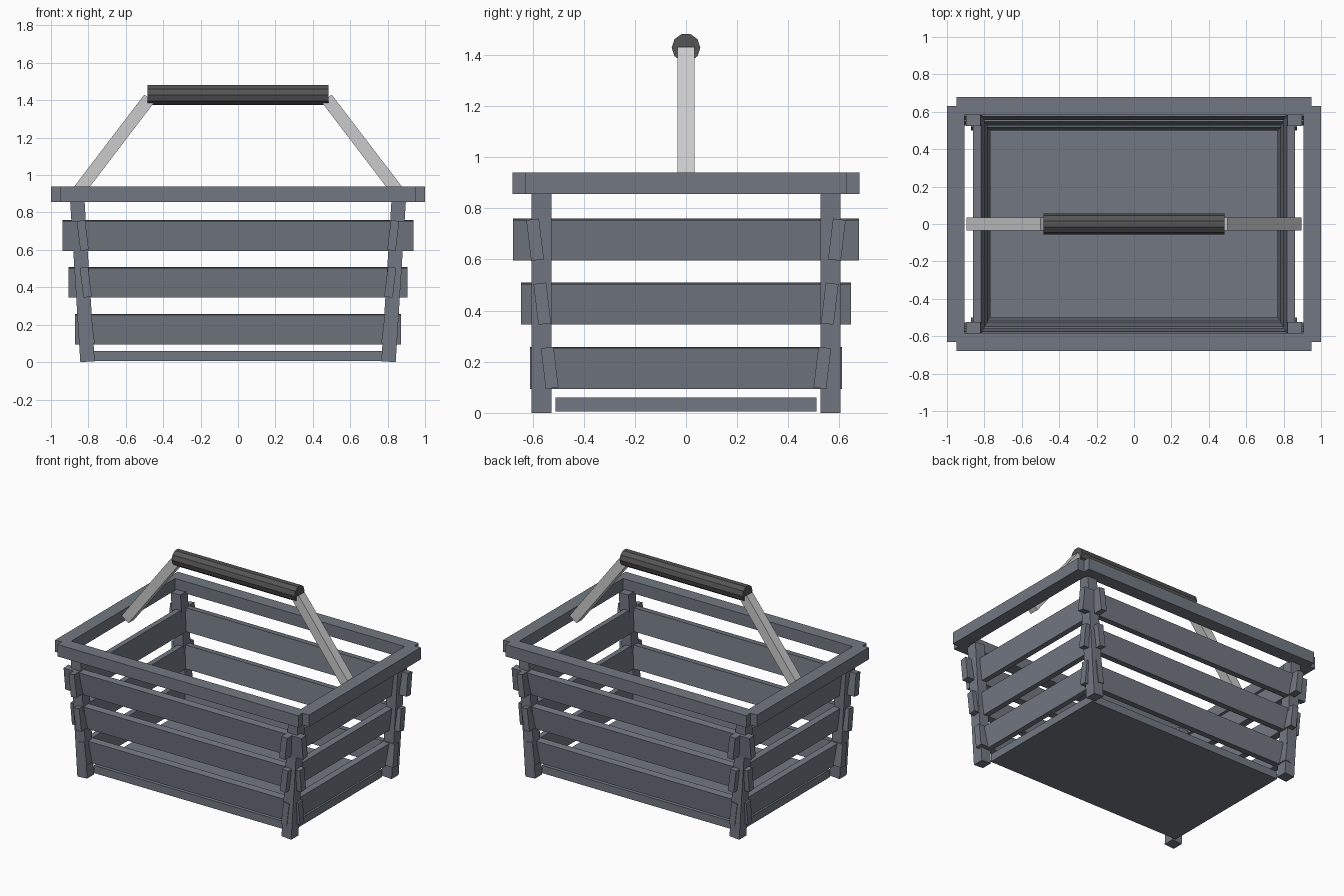
import bpy, math
from mathutils import Vector

if "Cube" in bpy.data.objects:
    bpy.data.objects.remove(bpy.data.objects["Cube"])


def material(name, rgb):
    m = bpy.data.materials.new(name)
    m.diffuse_color = (*rgb, 1)
    m.use_nodes = True
    m.node_tree.nodes["Principled BSDF"].inputs["Base Color"].default_value = m.diffuse_color
    return m


WOOD = material("slate_paint", (0.17, 0.19, 0.225))
METAL = material("light_metal", (0.6, 0.62, 0.62))
RUBBER = material("dark_grip", (0.09, 0.09, 0.09))


def box(name, size, loc, rot=(0, 0, 0), mat=WOOD):
    bpy.ops.mesh.primitive_cube_add(size=1, location=loc, rotation=rot)
    o = bpy.context.object
    o.name = name
    o.scale = size
    o.data.materials.append(mat)
    return o


# Floor panel
box("floor", (1.56, 1.02, 0.055), (0, 0, 0.0325))

# Corner posts, leaning outward along x
lean = 0.063
for sx in (-1, 1):
    for sy in (-1, 1):
        box("corner_post", (0.077, 0.08, 0.865), (sx * 0.832, sy * 0.565, 0.434),
            (0, sx * lean, 0))

# Three tiers of tilted slats: height, long half length, y, short half length, x
tiers = [(0.176, 0.872, 0.533, 0.61, 0.798),
         (0.427, 0.905, 0.562, 0.645, 0.814),
         (0.677, 0.938, 0.590, 0.677, 0.830)]
tilt = 0.12
for z, hx, y, hy, x in tiers:
    for s in (-1, 1):
        box("long_slat", (2 * hx, 0.05, 0.16), (0, s * y, z), (-s * tilt, 0, 0))
        box("short_slat", (0.045, 2 * hy, 0.16), (s * x, 0, z), (0, s * tilt, 0))

# Top rim
for s in (-1, 1):
    box("rim_long", (1.9, 0.094, 0.085), (0, s * 0.631, 0.8975))
    box("rim_short", (0.095, 1.26, 0.085), (s * 0.9525, 0, 0.8975))

# Handle arms
for s in (-1, 1):
    low, high = Vector((s * 0.868, 0, 0.894)), Vector((s * 0.474, 0, 1.41))
    d = high - low
    box("handle_arm", (0.067, 0.067, d.length), (low + high) / 2,
        (0, math.atan2(d.x, d.z), 0), METAL)

# Ten-sided handle grip
bpy.ops.mesh.primitive_cylinder_add(vertices=10, radius=0.056, depth=0.97,
                                    location=(0, 0, 1.428),
                                    rotation=(math.pi / 2, 0, math.pi / 2))
grip = bpy.context.object
grip.name = "handle_grip"
# Turn so that flat faces lie on top and bottom
for v in grip.data.vertices:
    a = math.pi / 2
    x, y = v.co.x, v.co.y
    v.co.x, v.co.y = x * math.cos(a) - y * math.sin(a), x * math.sin(a) + y * math.cos(a)
grip.data.materials.append(RUBBER)
